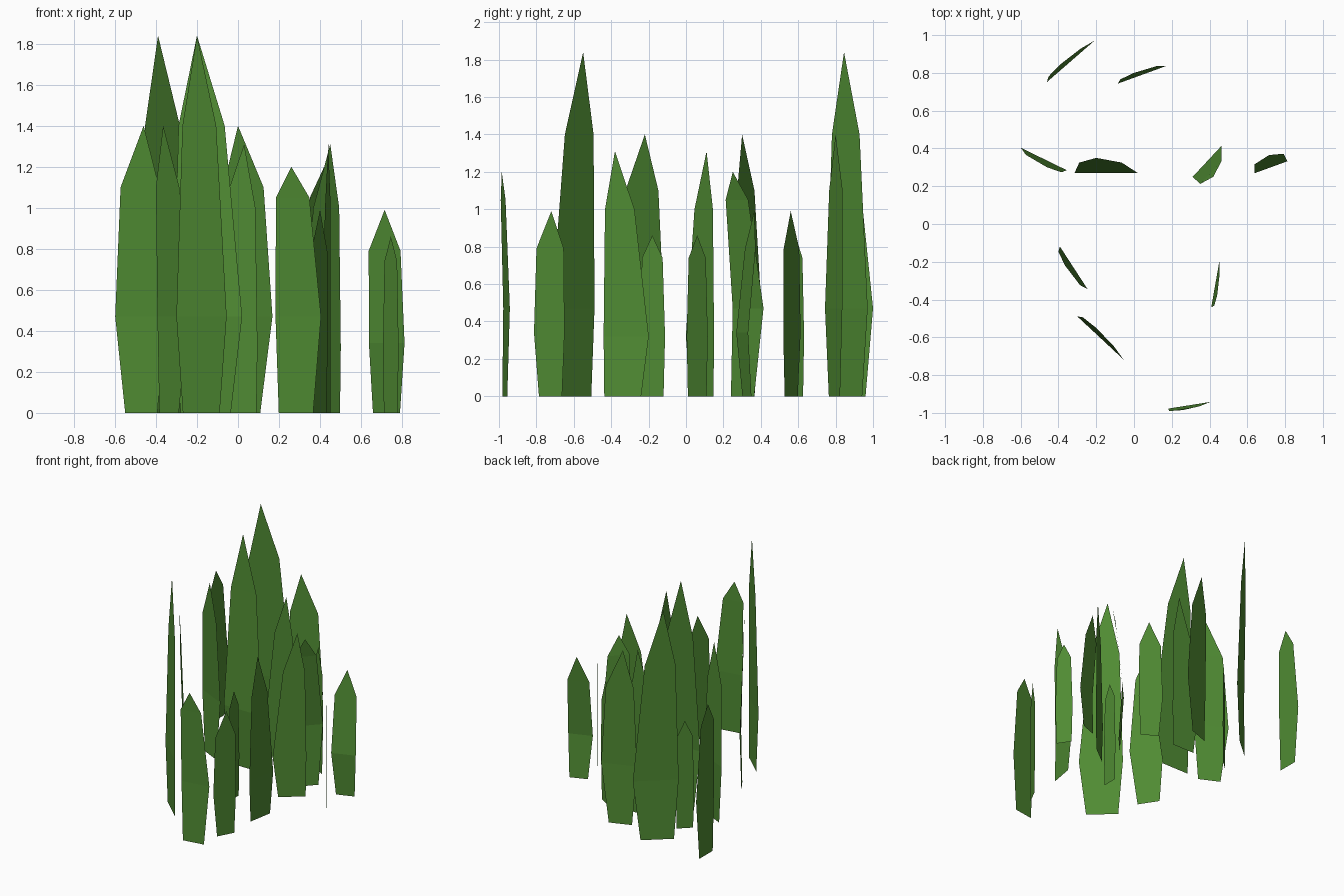
import bpy
import math

cube = bpy.data.objects.get("Cube")
if cube:
    bpy.data.objects.remove(cube, do_unlink=True)

# One flat leaf green
green = bpy.data.materials.new("leaf_green")
green.use_nodes = True
color = (0.08, 0.26, 0.033, 1)
green.diffuse_color = color
green.node_tree.nodes["Principled BSDF"].inputs["Base Color"].default_value = color

# Blade outlines, rows of (left, right, height) measured from the tip, then tip height
SHAPES = {
    "tallest": ([(-.08, .165, 0), (-.115, .22, .47), (-.09, .135, 1.4)], 1.84),
    "tall": ([(-.065, .11, 0), (-.1, .17, .47), (-.08, .13, 1.1)], 1.4),
    "slanted": ([(-.06, .14, 0), (-.065, .18, .32), (-.055, .105, 1.0)], 1.31),
    "blunt": ([(-.06, .11, 0), (-.075, .15, .47), (-.075, .09, 1.05)], 1.2),
    "short": ([(-.075, .065, 0), (-.105, .08, .34), (-.09, .075, .79)], .99),
    "shortest": ([(-.06, .06, 0), (-.068, .068, .32), (-.055, .055, .74)], .86),
}
BOW = (-.05, -.08, -.025)  # backward curve of each row behind the tip


def blade(name, shape, x, y, yaw, bow):
    rows, top = SHAPES[shape]
    c, s = math.cos(math.radians(yaw)), math.sin(math.radians(yaw))

    def place(u, v, z):
        return (x + u * c - v * s, y + u * s + v * c, z)

    verts = []
    for (left, right, z), curve in zip(rows, BOW):
        verts += [place(left, curve * bow, z), place(right, curve * bow, z)]
    verts.append(place(0, 0, top))
    faces = [(i, i + 1, i + 3, i + 2) for i in (0, 2)] + [(4, 5, 6)]
    mesh = bpy.data.meshes.new(name)
    mesh.from_pydata(verts, [], faces)
    mesh.materials.append(green)
    obj = bpy.data.objects.new(name, mesh)
    bpy.context.collection.objects.link(obj)


# Scattered blades: tip position, turn and bow for three of each shape
PATCH = {
    "tallest": [(-.39, .845, 41, .3), (-.2, .35, 0, 1), (-.2, -.55, -43, .3)],
    "tall": [(0, .8, 20, .3), (-.46, .3, 154, .4), (-.365, -.22, -57, -.4)],
    "slanted": [(.45, .11, 218, 0), (.44, -.38, 80, -.25), (.03, .57, 180, 0)],
    "blunt": [(.26, -.985, 9, -.25), (-.79, .85, 90, 0), (.42, .25, 47, -1)],
    "short": [(.715, .365, 20, .8), (.4, -.72, 62, 0), (.32, .56, -30, 0)],
    "shortest": [(.09, -.18, 90, 0), (.745, .06, -56, 0), (-.4, .585, 43, 0)],
}
for shape, spots in PATCH.items():
    for number, spot in enumerate(spots, 1):
        blade(f"{shape}_grass_blade_{number}", shape, *spot)
